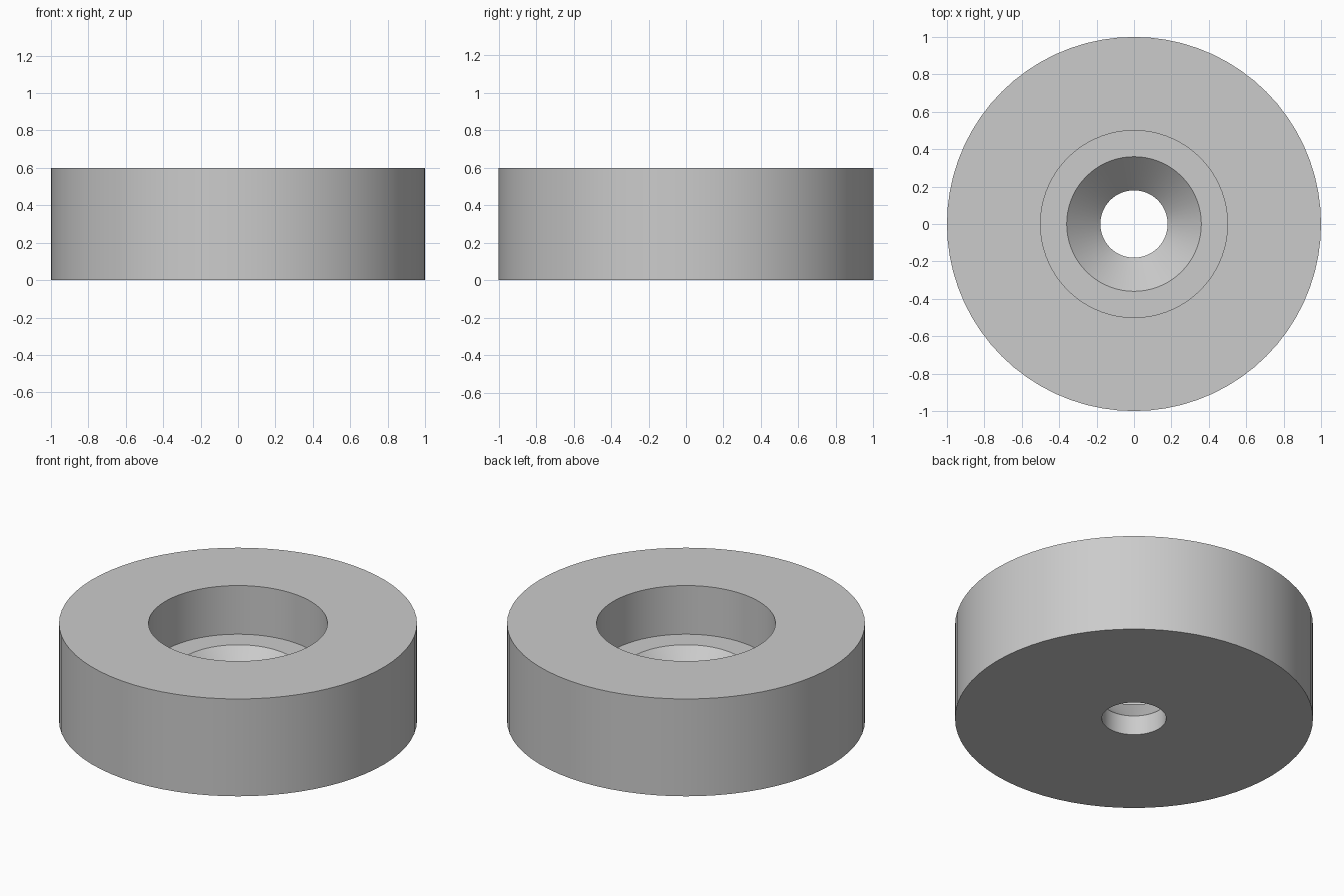
import bpy
import bmesh
import math
from mathutils import Matrix, Vector

SEGMENTS = 72

cube = bpy.data.objects.get("Cube")
if cube:
    bpy.data.objects.remove(cube, do_unlink=True)

# Plain grey finish
grey = bpy.data.materials.new("light_grey")
grey.use_nodes = True
colour = (0.6, 0.6, 0.6, 1)
grey.diffuse_color = colour
grey.node_tree.nodes["Principled BSDF"].inputs["Base Color"].default_value = colour


def lathe(name, profile, material):
    """Revolve a closed (radius, height) profile about the z axis."""
    bm = bmesh.new()
    points = [bm.verts.new((r, 0, z)) for r, z in profile]
    edges = [bm.edges.new((a, b)) for a, b in zip(points, points[1:] + points[:1])]
    bmesh.ops.spin(bm, geom=points + edges, axis=(0, 0, 1), cent=(0, 0, 0),
                   angle=math.tau, steps=SEGMENTS)
    bmesh.ops.remove_doubles(bm, verts=bm.verts, dist=1e-4)
    bmesh.ops.recalc_face_normals(bm, faces=bm.faces)
    mesh = bpy.data.meshes.new(name)
    bm.to_mesh(mesh)
    bm.free()
    mesh.materials.append(material)
    obj = bpy.data.objects.new(name, mesh)
    bpy.context.collection.objects.link(obj)
    bpy.ops.object.select_all(action="DESELECT")
    obj.select_set(True)
    bpy.context.view_layer.objects.active = obj
    bpy.ops.object.shade_smooth_by_angle(angle=math.radians(30))
    return obj


# Thick disc with a counterbore, a conical countersink and a through hole
lathe("countersunk_disc", [
    (1.0, 0.0), (1.0, 0.6),      # outer wall
    (0.5, 0.6), (0.5, 0.3),      # counterbore
    (0.36, 0.3), (0.18, 0.12),   # countersink
    (0.18, 0.0),                 # through hole
], grey)
